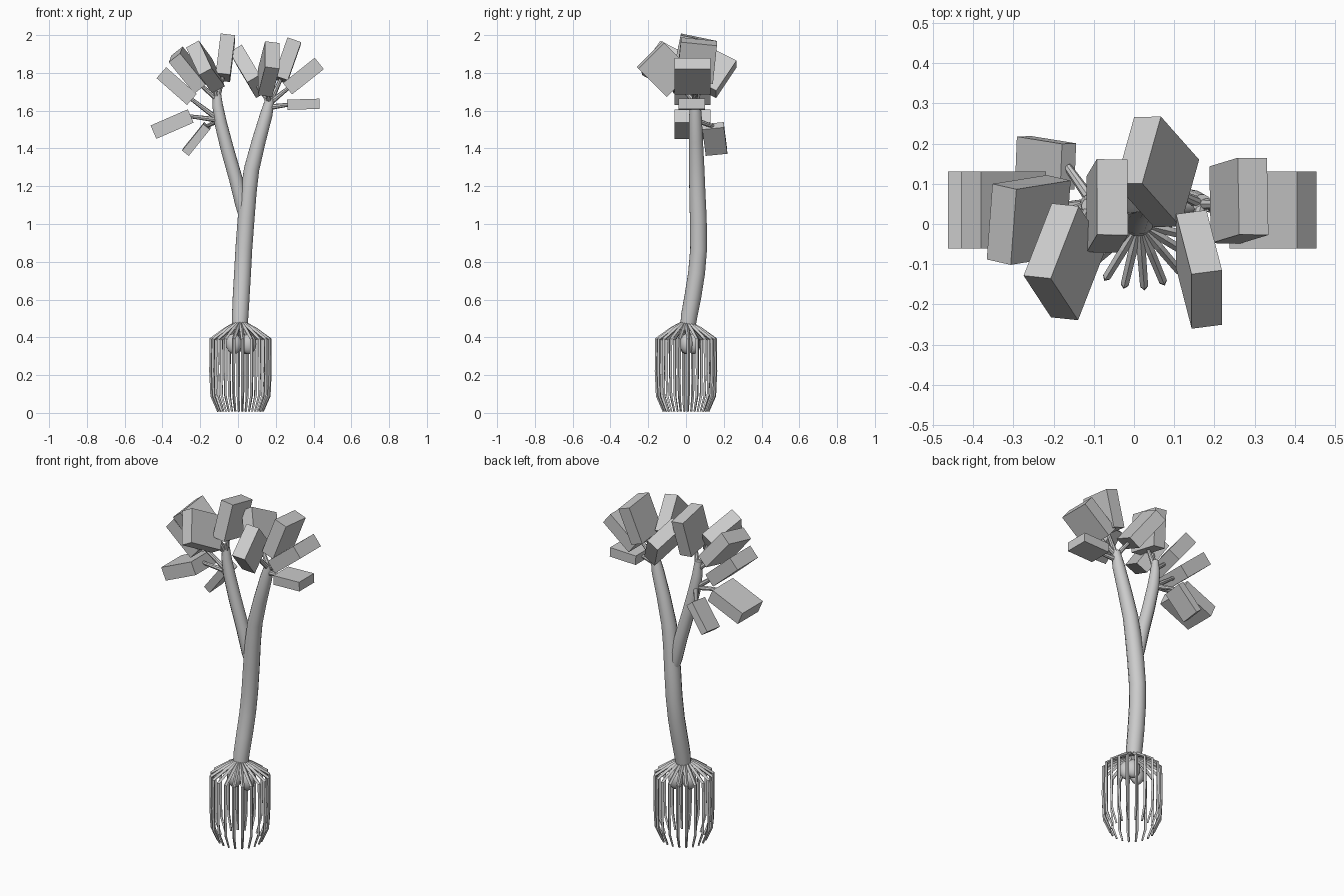
import bpy, math
from mathutils import Vector, Matrix

if "Cube" in bpy.data.objects:
    bpy.data.objects.remove(bpy.data.objects["Cube"])


def tube(name, pts, radii, res=4, smooth=True):
    """Tapered round tube along a path, turned into a mesh."""
    cu = bpy.data.curves.new(name, 'CURVE')
    cu.dimensions = '3D'
    cu.bevel_depth = 1.0
    cu.bevel_resolution = res
    cu.use_fill_caps = True
    sp = cu.splines.new('POLY')
    sp.points.add(len(pts) - 1)
    for p, co, r in zip(sp.points, pts, radii):
        p.co = (*co, 1)
        p.radius = r
    ob = bpy.data.objects.new(name, cu)
    bpy.context.collection.objects.link(ob)
    bpy.ops.object.select_all(action='DESELECT')
    ob.select_set(True)
    bpy.context.view_layer.objects.active = ob
    bpy.ops.object.convert(target='MESH')
    if smooth:
        bpy.ops.object.shade_smooth_by_angle(angle=math.radians(40))
    else:
        bpy.ops.object.shade_flat()
    return bpy.context.object


def leaf(name, center, axis, width, size, node):
    """Block of foliage along an axis, with a stem back to its branch."""
    a = Vector(axis).normalized()
    w = Vector(width)
    w = (w - a * w.dot(a)).normalized()
    t = a.cross(w)
    c = Vector(center)
    rot = Matrix((a, w, t)).transposed().to_4x4()
    bpy.ops.mesh.primitive_cube_add(size=1)
    ob = bpy.context.object
    ob.name = name
    ob.data.transform(Matrix.Translation(c) @ rot @ Matrix.Diagonal((*size, 1)))
    base = c - a * (size[0] * 0.48)
    tube(name + "_stem", [node, base], [0.015, 0.010], 2)


# trunk running into the right branch, and the left branch
tube("trunk",
     [(.01, .01, .46), (.012, .018, .52), (.017, .037, .62), (.024, .056, .74),
      (.031, .067, .87), (.043, .065, 1.03), (.056, .06, 1.17), (.072, .057, 1.29),
      (.11, .053, 1.44), (.15, .05, 1.58), (.17, .05, 1.665)],
     [.042, .045, .046, .046, .046, .046, .044, .042, .038, .034, .024])
tube("left_branch",
     [(.04, .065, 1.0), (.02, .064, 1.1), (-.012, .06, 1.24), (-.055, .055, 1.39),
      (-.093, .05, 1.54), (-.108, .047, 1.63), (-.112, .045, 1.71)],
     [.022, .034, .036, .035, .033, .028, .019])

# foliage blocks: center, long axis, width direction, size, stem origin
BIG = (.215, .192, .077)
low_l, top_l, top_r = (-.10, .05, 1.55), (-.11, .045, 1.66), (.168, .05, 1.64)
Y = (0, 1, 0)
leaves = [
    ((-.349, .035, 1.529), (-.92, 0, -.40), Y, BIG, low_l),
    ((-.325, .035, 1.730), (-.75, 0, .66), Y, BIG, low_l),
    ((-.220, .152, 1.450), (-.62, .1, -.77), (0, 1, .05), (.18, .115, .045), low_l),
    ((-.262, .010, 1.815), (-.62, -.10, .76), (.22, .97, 0), BIG, top_l),
    ((-.172, -.094, 1.832), (-.07, -.18, .095), (-.072, .11, .155), BIG, top_l),
    ((-.067, .045, 1.880), (.12, .20, .96), (0, .98, -.17), BIG, top_l),
    ((.058, .130, 1.808), (-.095, .107, .16), (.047, .167, -.084), BIG, top_r),
    ((.162, -.113, 1.820), (.04, -.155, .155), (0, .137, .14), BIG, top_r),
    ((.261, .058, 1.865), (.33, .10, .94), (-.02, 1, -.1), BIG, top_r),
    ((.346, .035, 1.783), (.78, 0, .62), Y, BIG, top_r),
    ((.346, .030, 1.634), (1, 0, .03), Y, (.17, .14, .054), (.18, .045, 1.62)),
]
for i, args in enumerate(leaves):
    leaf(f"leaf_block_{i + 1:02d}", *args)

# cage of thin stilt roots
N = 20
for i in range(N):
    ang = 2 * math.pi * (i + .25) / N
    prof = [(.015, .475), (.075, .445), (.155, .39), (.157, .22), (.152, .09), (.118, .008)]
    pts = [(.013 + r * math.cos(ang), r * math.sin(ang), z) for r, z in prof]
    tube(f"root_{i + 1:02d}", pts, [.012, .011, .010, .009, .008, .006], 0, smooth=False)

# bulbs hanging under the trunk, joined to it by short necks
for i, (x, y) in enumerate([(-.022, 0), (.056, .005), (.04, .04)]):
    bpy.ops.mesh.primitive_uv_sphere_add(segments=16, ring_count=10, radius=1,
                                         location=(x, y, .365))
    ob = bpy.context.object
    ob.name = f"bulb_{i + 1}"
    ob.scale = (.041, .036, .054)
    bpy.ops.object.shade_smooth_by_angle(angle=math.radians(40))
    tube(f"bulb_neck_{i + 1}", [(.01, .01, .48), (x, y, .40)], [.014, .012], 2)
